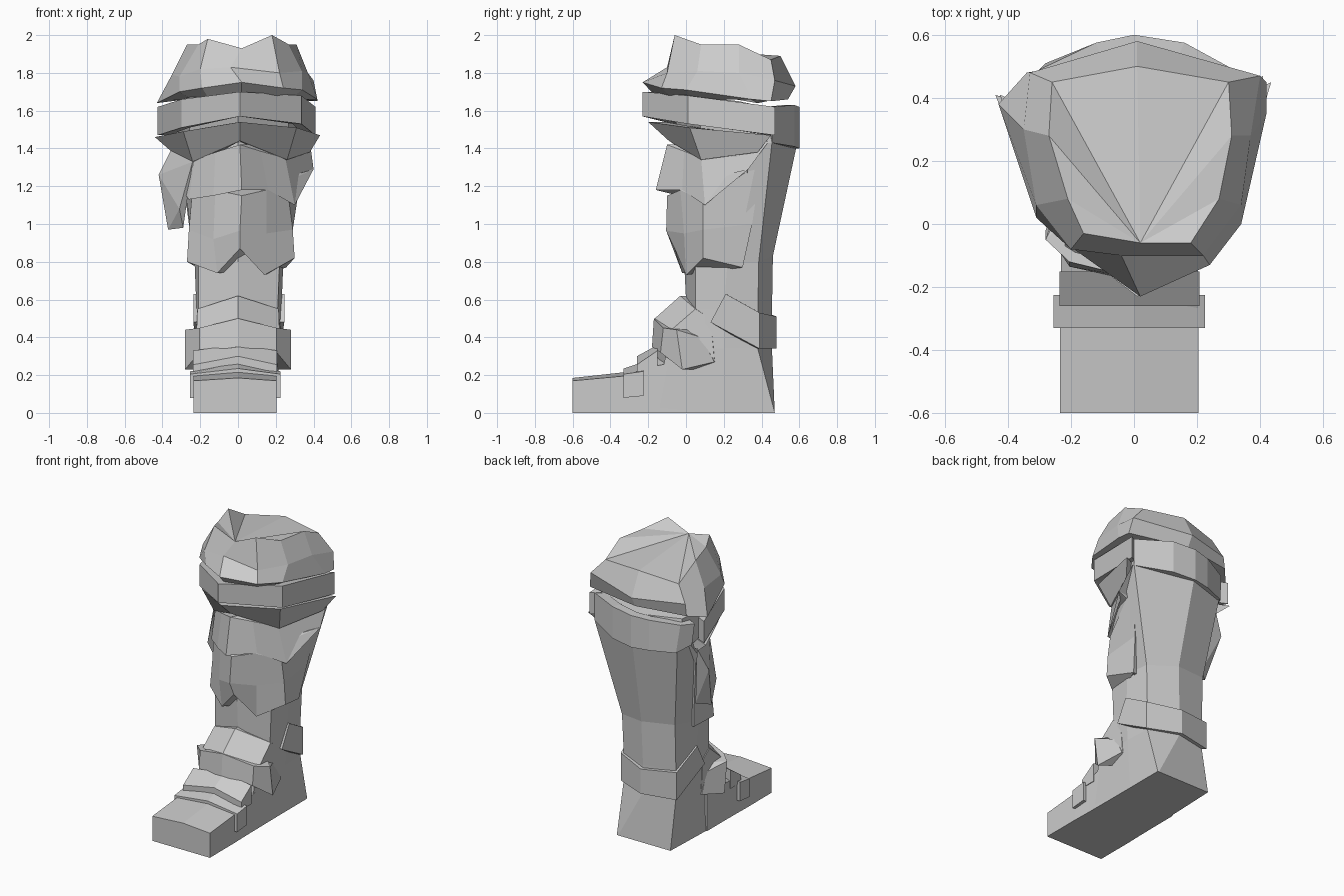
import bpy, bmesh
from mathutils import Vector

grey = bpy.data.materials.new("plain_grey")
grey.diffuse_color = (0.6, 0.6, 0.6, 1)


def finish(name, bm):
    bmesh.ops.recalc_face_normals(bm, faces=bm.faces)
    me = bpy.data.meshes.new(name)
    bm.to_mesh(me)
    bm.free()
    me.materials.append(grey)
    ob = bpy.data.objects.new(name, me)
    bpy.context.collection.objects.link(ob)
    return ob


def loft(name, rings):
    """Skin a row of equal rings and fan the two ends shut."""
    bm = bmesh.new()
    vs = [[bm.verts.new(p) for p in r] for r in rings]
    n = len(vs[0])
    for a, b in zip(vs, vs[1:]):
        for i in range(n):
            j = (i + 1) % n
            bm.faces.new((a[i], a[j], b[j], b[i]))
    for r in (vs[0], vs[-1]):
        for i in range(1, n - 1):
            bm.faces.new((r[0], r[i], r[i + 1]))
    return finish(name, bm)


def strap(name, path, inner=0.86):
    """Thick band through (top, bottom) pairs, thickened toward the leg axis."""
    c = Vector((0, 0.22, 0))

    def inset(p):
        v = Vector(p)
        q = c + (v - c) * inner
        return (q.x, q.y, v.z)
    loft(name, [[t, b, inset(b), inset(t)] for t, b in path])


def mirrored(half):
    """Path from the right end to the centre, repeated on the left."""
    return half + [tuple((-x, y, z) for x, y, z in pr) for pr in half[-2::-1]]


def arch(name, stations):
    """Ridged block along y: (y, half width, bottom, side height, ridge height)."""
    loft(name, [[(-w - .015, y, zb), (-w - .015, y, zs), (0, y, zc),
                 (w - .015, y, zs), (w - .015, y, zb)]
                for y, w, zb, zs, zc in stations])


# Leg and heel: front, front right, side, back right, back, back left, side, front left
loft("leg", [
    [(0, -.17, 0), (.20, -.17, 0), (.20, .20, 0), (.20, .47, 0), (.19, .47, 0),
     (-.21, .47, 0), (-.22, .20, 0), (-.23, -.17, 0)],
    [(0, -.15, .34), (.20, -.10, .34), (.22, .20, .34), (.21, .38, .34), (.01, .455, .34),
     (-.21, .41, .34), (-.22, .20, .34), (-.21, -.10, .34)],
    [(0, 0, .60), (.21, .05, .55), (.23, .20, .55), (.21, .38, .53), (.01, .455, .53),
     (-.21, .41, .53), (-.22, .20, .55), (-.21, .05, .55)],
    [(0, -.01, .80), (.22, .05, .80), (.24, .22, .80), (.22, .385, .80), (.02, .46, .83),
     (-.21, .42, .85), (-.23, .20, .80), (-.21, .05, .80)],
    [(0, -.02, 1.43), (.26, .10, 1.43), (.34, .30, 1.43), (.38, .455, 1.43),
     (0, .585, 1.41), (-.28, .495, 1.41), (-.31, .30, 1.43), (-.25, .10, 1.43)],
    [(0, -.10, 1.69), (.28, .03, 1.68), (.35, .28, 1.65), (.36, .42, 1.62),
     (0, .54, 1.61), (-.28, .44, 1.61), (-.34, .28, 1.64), (-.27, .03, 1.67)]])

# Foot and the straps across it
arch("toe", [(-.60, .22, 0, .17, .185), (-.33, .22, 0, .195, .215),
             (-.20, .217, 0, .24, .28), (.10, .215, 0, .30, .40)])
arch("toe_strap", [(-.33, .24, .08, .205, .235), (-.225, .24, .09, .22, .27)])
arch("instep_strap", [(-.26, .222, .20, .255, .30), (-.15, .222, .20, .33, .36)])
strap("instep_plate", mirrored([
    ((.215, .08, .40), (.225, .15, .27)),
    ((.28, -.05, .44), (.28, -.02, .23)),
    ((.205, -.12, .45), (.205, -.135, .32)),
    ((0, -.17, .50), (0, -.18, .35))]), .65)
strap("shin_plate", mirrored([
    ((.22, .13, .50), (.22, .15, .28)),
    ((.215, .05, .55), (.22, -.10, .42)),
    ((0, -.03, .62), (0, -.165, .50))]), .7)

# Strap round the back of the ankle
strap("ankle_strap", [
    ((.245, .21, .63), (.245, .13, .48)),
    ((.225, .39, .53), (.225, .39, .34)),
    ((.01, .48, .51), (.01, .48, .34)),
    ((-.23, .43, .53), (-.23, .43, .34)),
    ((-.235, .21, .63), (-.235, .13, .48))], .85)


def fur_tier(name, rings):
    """Front fur shell whose back edge is buried in the leg."""
    loft(name, [r + [(x, .30, r[3][2]) for x in (-.10, .10)] for r in rings])


# Hanging fur: long lower tier and overhanging upper tier
fur_tier("lower_front_fur", [
    [(.345, .40, 1.33), (.27, .09, 1.12), (.15, -.03, 1.18), (.02, -.10, 1.15),
     (-.12, -.02, 1.18), (-.24, .08, 1.20), (-.30, .32, 1.30)],
    [(.285, .35, 1.00), (.29, .09, .97), (.15, -.01, .95), (.01, -.105, .965),
     (-.13, -.02, .92), (-.26, .09, .97), (-.26, .28, 1.00)],
    [(.255, .30, .77), (.30, .09, .82), (.14, 0, .73), (.01, -.06, .87),
     (-.11, -.02, .74), (-.27, .08, .80), (-.235, .25, .78)]])
fur_tier("upper_front_fur", [
    [(.38, .44, 1.44), (.25, .08, 1.35), (.12, -.01, 1.385), (.01, -.10, 1.42),
     (-.12, -.01, 1.38), (-.23, .08, 1.34), (-.31, .40, 1.43)],
    [(.40, .33, 1.29), (.30, .10, 1.10), (.16, -.02, 1.18), (.02, -.16, 1.18),
     (-.13, -.04, 1.15), (-.26, .08, 1.13), (-.36, .30, 1.26)]])

# Pointed tuft on the left side
bm = bmesh.new()
for p in ((-.42, .35, 1.26), (-.35, .38, 1.40), (-.24, .08, 1.33), (-.37, .25, .97),
          (-.29, .15, .98), (-.31, .11, 1.08), (-.29, .31, .98)):
    bm.verts.new(p)
bmesh.ops.convex_hull(bm, input=bm.verts)
finish("side_tuft", bm)

# Sloping flap below the cuff
strap("cuff_flap", [
    ((.435, .45, 1.47), (.38, .38, 1.38)), ((.31, .02, 1.51), (.26, .08, 1.34)),
    ((.01, -.20, 1.54), (.01, -.09, 1.44)), ((-.29, .02, 1.49), (-.24, .08, 1.33)),
    ((-.44, .41, 1.46), (-.36, .38, 1.39))], .78)

# Cuff band round the front, and the lower strap closing it at the back
strap("cuff_band", [
    ((.41, .47, 1.62), (.41, .47, 1.47)), ((.335, .01, 1.68), (.335, .01, 1.53)),
    ((.01, -.23, 1.70), (.01, -.23, 1.57)), ((-.30, .01, 1.66), (-.30, .01, 1.51)),
    ((-.425, .41, 1.62), (-.425, .41, 1.47))], .86)
strap("cuff_back_strap", [
    ((.38, .455, 1.62), (.38, .455, 1.43)), ((.16, .575, 1.63), (.16, .575, 1.41)),
    ((0, .60, 1.62), (0, .60, 1.40)), ((-.12, .575, 1.61), (-.12, .575, 1.40)),
    ((-.30, .49, 1.59), (-.28, .51, 1.40)), ((-.36, .42, 1.59), (-.34, .42, 1.44))], .84)

# Crown of fur on top
base = [(.02, -.23, 1.75), (.24, -.13, 1.72), (.34, 0, 1.71), (.42, .35, 1.66),
        (.42, .45, 1.65), (.01, .54, 1.66), (-.34, .48, 1.66), (-.43, .38, 1.64),
        (-.31, .02, 1.70), (-.19, -.08, 1.72)]
loft("top_fur", [
    [(x * .8, .2 + (y - .2) * .8, 1.66) for x, y, z in base],
    base,
    [(-.04, -.10, 1.83), (.22, -.10, 1.80), (.34, .06, 1.81), (.37, .28, 1.80),
     (.40, .47, 1.76), (.01, .58, 1.73), (-.33, .48, 1.74), (-.35, .30, 1.79),
     (-.31, .06, 1.78), (-.20, -.08, 1.82)],
    [(.02, -.06, 1.93), (.18, -.06, 2.0), (.27, .08, 1.95), (.31, .28, 1.95),
     (.30, .45, 1.87), (.01, .50, 1.89), (-.26, .45, 1.85), (-.27, .28, 1.95),
     (-.21, .08, 1.95), (-.16, -.03, 1.98)]])
